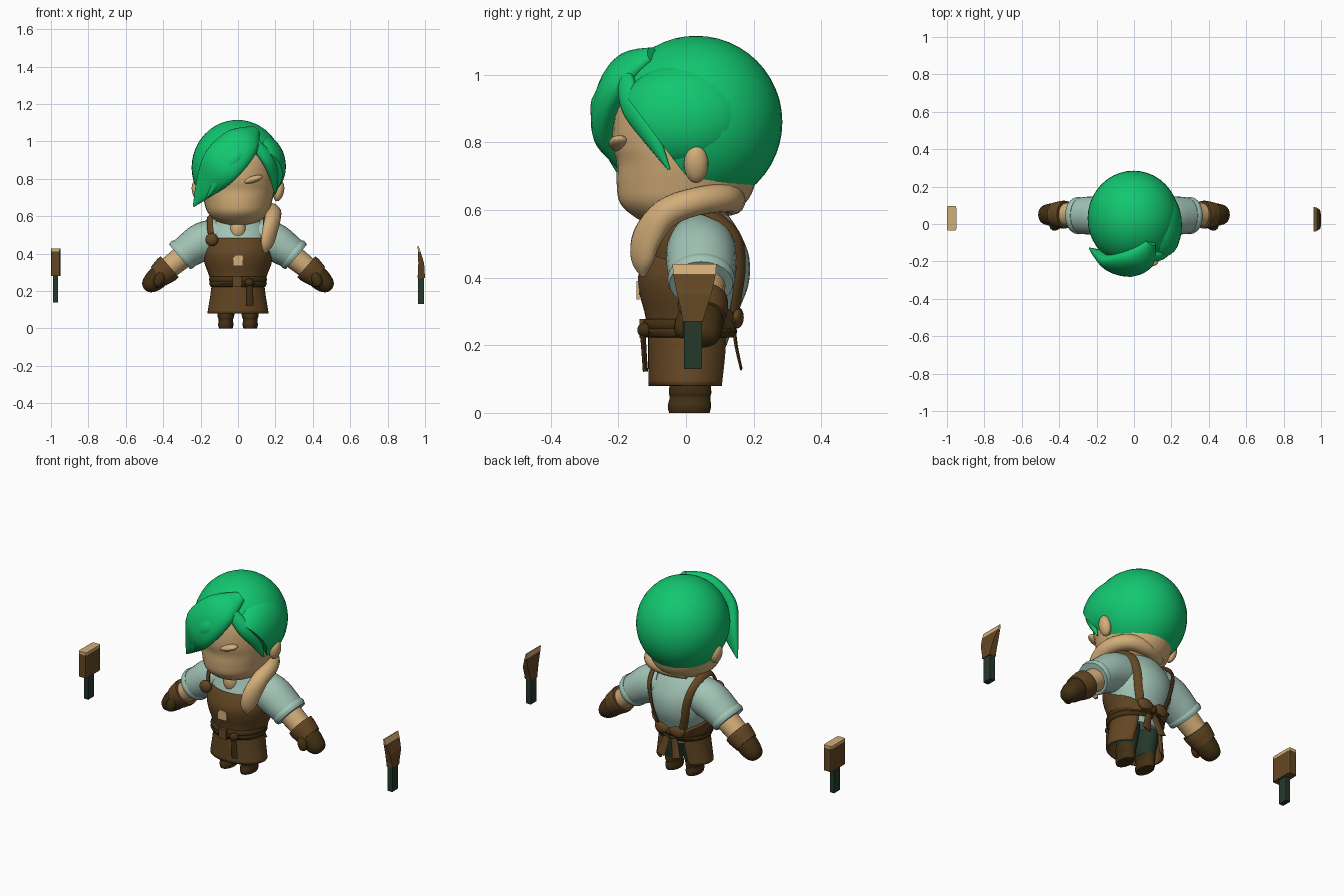
import bpy, bmesh, math
from mathutils import Vector, Matrix

if "Cube" in bpy.data.objects:
    bpy.data.objects.remove(bpy.data.objects["Cube"])

def material(name, rgb):
    m = bpy.data.materials.new(name)
    m.diffuse_color = (*rgb, 1)
    m.use_nodes = True
    m.node_tree.nodes["Principled BSDF"].inputs["Base Color"].default_value = m.diffuse_color
    return m

GREEN = material("hair_green", (0.006, 0.57, 0.16))
SKIN = material("skin_tan", (0.65, 0.42, 0.19))
SHIRT = material("shirt_teal", (0.36, 0.55, 0.47))
BROWN = material("apron_brown", (0.125, 0.062, 0.017))
DARK = material("leather_dark", (0.055, 0.030, 0.007))
PINE = material("pine_green", (0.018, 0.040, 0.024))
PI = math.pi

def finish(name, bm, mat, angle=40):
    bmesh.ops.recalc_face_normals(bm, faces=bm.faces)
    me = bpy.data.meshes.new(name)
    bm.to_mesh(me)
    bm.free()
    ob = bpy.data.objects.new(name, me)
    bpy.context.collection.objects.link(ob)
    me.materials.append(mat)
    bpy.ops.object.select_all(action='DESELECT')
    ob.select_set(True)
    bpy.context.view_layer.objects.active = ob
    if angle:
        bpy.ops.object.shade_smooth_by_angle(angle=math.radians(angle))
    return ob

def smooth_rows(rows, n):
    """Catmull-Rom interpolation of equal-length number rows."""
    out = []
    for i in range(len(rows) - 1):
        a, b, c, d = (rows[max(0, min(len(rows) - 1, i + k))] for k in (-1, 0, 1, 2))
        for j in range(n):
            t = j / n
            out.append([0.5 * (2*q + (r-p)*t + (2*p-5*q+4*r-s)*t*t + (3*q-p-3*r+s)*t**3)
                        for p, q, r, s in zip(a, b, c, d)])
    return out + [list(rows[-1])]

def skin_rings(rings, closed=True, caps=True):
    bm = bmesh.new()
    vs = [[bm.verts.new(p) for p in ring] for ring in rings]
    n = len(vs[0])
    for a, b in zip(vs, vs[1:]):
        for i in range(n if closed else n - 1):
            bm.faces.new((a[i], a[(i+1) % n], b[(i+1) % n], b[i]))
    if caps:
        bm.faces.new(vs[0])
        bm.faces.new(vs[-1])
    return bm

def sweep(name, mat, rows, normal=(0, -1, 0), centre=None, sides=16, n=4, sx=1, angle=40):
    """Elliptic tube; rows are x, y, z, half width, half thickness."""
    rows = smooth_rows([(r[0]*sx, *r[1:]) for r in rows], n)
    pts = [Vector(r[:3]) for r in rows]
    rings = []
    for i, (p, r) in enumerate(zip(pts, rows)):
        t = (pts[min(i+1, len(pts)-1)] - pts[max(i-1, 0)]).normalized()
        nn = (p - Vector(centre)) if centre else Vector(normal)
        nn = (nn - t * nn.dot(t)).normalized()
        w = t.cross(nn)
        w1, t1 = max(r[3], .002), max(r[4], .002)
        rings.append([p + w*w1*math.cos(2*PI*k/sides) + nn*t1*math.sin(2*PI*k/sides)
                      for k in range(sides)])
    return finish(name, skin_rings(rings), mat, angle)

def loft(name, mat, rows, sides=32, n=4, cx=0):
    """Stacked ellipses; rows are z, centre y, x radius, y radius."""
    rings = [[(cx + rx*math.sin(2*PI*k/sides), cy - ry*math.cos(2*PI*k/sides), z)
              for k in range(sides)] for z, cy, rx, ry in smooth_rows(rows, n)]
    return finish(name, skin_rings(rings), mat)

def wrap(name, mat, rows, thick=0.012, sides=36, n=4):
    """Open cloth shell; rows are z, centre y, x radius, y radius, half angle in degrees."""
    rings = []
    for z, cy, rx, ry, deg in smooth_rows(rows, n):
        angs = [math.radians(deg) * (2*k/sides - 1) for k in range(sides + 1)]
        rings.append([(rx*math.sin(a), cy - ry*math.cos(a), z) for a in angs])
    ob = finish(name, skin_rings(rings, False, False), mat)
    mod = ob.modifiers.new("thickness", 'SOLIDIFY')
    mod.thickness, mod.offset = thick, 0
    return ob

def ellipsoid(name, mat, loc, rad, tilt=0, cuts=(), u=24, v=14):
    bm = bmesh.new()
    bmesh.ops.create_uvsphere(bm, u_segments=u, v_segments=v, radius=1)
    bm.transform(Matrix.Translation(loc) @ Matrix.Rotation(tilt, 4, 'Y') @ Matrix.Diagonal((*rad, 1)))
    for co, no in cuts:
        r = bmesh.ops.bisect_plane(bm, geom=bm.verts[:] + bm.edges[:] + bm.faces[:],
                                   plane_co=co, plane_no=no, clear_inner=True)
        edges = [e for e in r['geom_cut'] if isinstance(e, bmesh.types.BMEdge)]
        bmesh.ops.contextual_create(bm, geom=edges)
    return finish(name, bm, mat)

def block(name, mat, rows):
    """Stacked rectangles; rows are z, x0, x1, y0, y1."""
    rings = [[(a, c, z), (b, c, z), (b, d, z), (a, d, z)] for z, a, b, c, d in rows]
    return finish(name, skin_rings(rings), mat, 0)

# Head
loft("head", SKIN, [(.553, -.03, .05, .06), (.575, -.02, .115, .125), (.62, -.01, .162, .185),
                    (.68, 0, .182, .205), (.74, 0, .195, .205), (.8, 0, .2, .218),
                    (.9, 0, .2, .208), (.98, 0, .17, .17), (1.04, 0, .1, .1)])
for s, side in ((1, "left"), (-1, "right")):
    ellipsoid("ear_" + side, SKIN, (s*.218, .03, .735), (.028, .036, .056), s*.2)
    ellipsoid("eyelid_" + side, SKIN, (s*.08, -.197, .797), (.055, .032, .018), -s*.3)

# Hair: cap and side lump trimmed along the hairline
hairline = [((0, 0, .70), (0, .80, .60)), ((0, 0, .70), (0, .47, .88))]
ellipsoid("hair_cap", GREEN, (-.003, .03, .86), (.245, .255, .255), 0, hairline, 40, 24)
ellipsoid("hair_side_lump", GREEN, (.142, -.005, .88), (.113, .19, .155), -.15, hairline, 32, 18)
sweep("hair_fringe", GREEN, [(.09, -.10, 1.06, .03, .02), (.02, -.19, .995, .10, .05),
                             (-.085, -.222, .88, .115, .05), (-.16, -.178, .775, .075, .035),
                             (-.238, -.13, .652, .004, .004)], centre=(0, .05, .85), sides=20, n=6)
sweep("hair_strand", GREEN, [(.06, -.19, .985, .03, .02), (-.015, -.25, .92, .045, .03),
                             (-.09, -.24, .82, .032, .02), (-.165, -.195, .70, .004, .004)],
      centre=(0, .05, .85), n=6)
sweep("hair_side_lock", GREEN, [(.09, -.18, .99, .03, .02), (.155, -.16, .91, .04, .025),
                                (.19, -.105, .82, .03, .02), (.2, -.05, .72, .004, .004)],
      centre=(0, .05, .85), n=5)

# Torso and neck
loft("shirt", SHIRT, [(.2, .02, .115, .1), (.3, .03, .142, .125), (.38, .035, .17, .15),
                      (.46, .04, .175, .147), (.53, .04, .16, .12), (.59, .03, .11, .09),
                      (.62, .02, .06, .06)])
ellipsoid("neck_opening", SKIN, (0, -.052, .53), (.045, .05, .065))

# Scarf draped round the neck
sweep("scarf", SKIN, [(-.08, .10, .61, .03, .03), (.03, .135, .625, .04, .04), (.13, .115, .635, .042, .042),
                      (.185, .03, .625, .042, .042), (.185, -.06, .59, .045, .042),
                      (.17, -.115, .52, .05, .032), (.155, -.13, .45, .04, .024),
                      (.145, -.125, .405, .008, .008)], centre=(0, .03, .5))

# Arms and gloves
for s, side in ((1, "left"), (-1, "right")):
    sweep("sleeve_" + side, SHIRT, [(.09, .045, .49, .10, .10), (.185, .045, .465, .104, .104),
                                    (.26, .045, .42, .092, .10), (.295, .045, .393, .086, .094)], sx=s, sides=24)
    sweep("sleeve_hem_" + side, SHIRT, [(.285, .045, .405, .088, .096), (.298, .045, .394, .092, .1),
                                        (.312, .045, .382, .086, .094)], sx=s, sides=24)
    sweep("forearm_" + side, SKIN, [(.25, .05, .42, .066, .07), (.40, .05, .30, .056, .06)], sx=s, sides=20)
    sweep("glove_cuff_" + side, BROWN, [(.365, .05, .33, .074, .074), (.385, .05, .313, .074, .074),
                                        (.425, .05, .28, .064, .066)], sx=s, sides=20)
    sweep("glove_" + side, DARK, [(.39, .05, .31, .058, .06), (.44, .05, .262, .058, .06),
                                  (.475, .05, .23, .046, .052), (.493, .05, .212, .026, .034),
                                  (.498, .05, .207, .004, .004)], sx=s, sides=20)
    sweep("thumb_" + side, DARK, [(.405, .0, .30, .018, .018), (.42, -.01, .265, .028, .024),
                                  (.43, -.012, .235, .022, .02), (.435, -.01, .222, .004, .004)], sx=s)

# Legs and boots
for s, side in ((1, "left"), (-1, "right")):
    loft("trouser_" + side, PINE, [(.07, .015, .043, .056), (.15, .02, .055, .07), (.25, .02, .058, .085)], 20, cx=s*.062)
    loft("boot_" + side, DARK, [(0, .01, .036, .06), (.02, .01, .041, .064), (.045, .012, .038, .06),
                                (.06, .012, .043, .063), (.085, .012, .045, .06), (.10, .012, .038, .055)], 20, cx=s*.065)

# Apron
wrap("apron_bib", BROWN, [(.25, .02, .138, .128, 155), (.3, .025, .155, .142, 140), (.35, .033, .174, .164, 88),
                          (.40, .037, .183, .173, 68), (.45, .04, .178, .158, 57), (.48, .04, .168, .142, 55)])
wrap("apron_skirt", BROWN, [(.26, .012, .132, .118, 152), (.17, .01, .143, .116, 150), (.08, .008, .158, .113, 145)])
wrap("waist_belt", DARK, [(.225, .01, .142, .128, 180), (.24, .01, .149, .137, 180), (.25, .01, .146, .133, 180),
                          (.26, .012, .150, .138, 180), (.275, .015, .146, .133, 180)], .01, 40, 2)
for s, side in ((1, "left"), (-1, "right")):
    sweep("shoulder_strap_" + side, BROWN,
          [(.135, -.075, .46, .022, .008), (.148, -.06, .53, .022, .008), (.15, -.005, .593, .022, .008),
           (.145, .07, .592, .022, .008), (.132, .145, .53, .022, .008), (.115, .162, .45, .022, .008),
           (.10, .155, .37, .022, .008), (.07, .138, .27, .022, .008)], centre=(0, .04, .4), sides=8, sx=s)
    sweep("bow_loop_" + side, BROWN, [(0, .145, .272, .012, .012), (.035, .155, .282, .028, .016),
                                      (.075, .15, .28, .03, .014), (.088, .14, .275, .01, .008)],
          normal=(0, 1, 0), sx=s)
    sweep("bow_tail_" + side, BROWN, [(.01, .14, .27, .014, .006), (.032, .148, .2, .022, .005),
                                      (.05, .163, .132, .026, .004)], normal=(0, 1, 0), sides=8, sx=s)
ellipsoid("bow_knot", DARK, (0, .15, .272), (.022, .018, .022))

# Front details
ellipsoid("strap_button", BROWN, (-.14, -.098, .475), (.035, .024, .035))
ellipsoid("belt_knot", DARK, (.06, -.122, .245), (.024, .022, .022))
sweep("belt_tail", DARK, [(.06, -.128, .245, .014, .009), (.063, -.124, .18, .018, .008),
                          (.063, -.12, .122, .019, .008)], sides=10)
block("belt_buckle", BROWN, [(.222, -.03, .02, -.137, -.12), (.278, -.03, .02, -.137, -.12)])
block("bib_patch", SKIN, [(.335, -.028, .028, -.146, -.138), (.375, -.028, .028, -.146, -.138),
                          (.39, -.012, .022, -.146, -.138)])

# Two loose brushes standing to the sides
block("wide_brush_handle", PINE, [(.14, -.99, -.962, .0, .055), (.285, -.99, -.962, .0, .055)])
def rounded_head(name, mat, z0, z1, top):
    bm = skin_rings([[(-.975 + .025*(1 if math.cos(a) > 0 else -1)*min(1, 1.5*abs(math.cos(a))),
                       .03 + .066*(1 if math.sin(a) > 0 else -1)*min(1, 1.5*abs(math.sin(a))), z)
                      for a in [2*PI*(k + .5)/16 for k in range(16)]] for z in (z0, z1)])
    return finish(name, bm, mat, 0)
rounded_head("wide_brush_head", BROWN, .28, .412, False)
rounded_head("wide_brush_tip", SKIN, .412, .428, True)
block("flat_brush_handle", PINE, [(.13, .963, .995, -.006, .048), (.275, .963, .995, -.006, .048)])
block("flat_brush_head", BROWN, [(.27, .96, 1.0, -.01, .05), (.30, .962, .998, -.014, .058), (.35, .964, .995, -.026, .075),
                                 (.41, .962, .976, -.038, .088)])
block("flat_brush_tip", SKIN, [(.41, .962, .976, -.038, .088), (.44, .96, .966, -.04, .09)])
